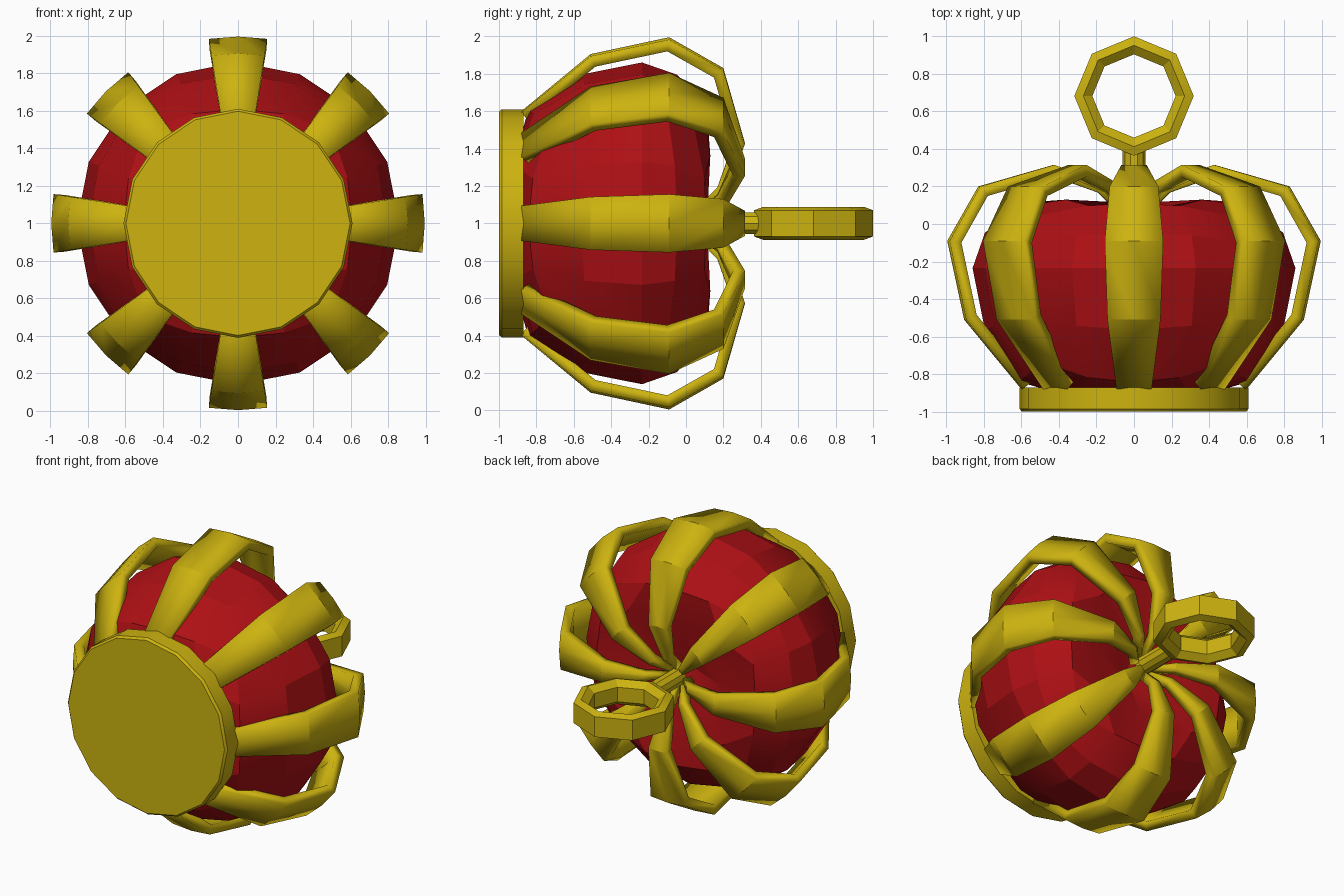
import bpy
import bmesh
from math import cos, sin, tan, pi, radians
from mathutils import Vector

if "Cube" in bpy.data.objects:
    bpy.data.objects.remove(bpy.data.objects["Cube"])


def make_material(name, colour):
    mat = bpy.data.materials.new(name)
    mat.use_nodes = True
    mat.diffuse_color = colour
    mat.node_tree.nodes["Principled BSDF"].inputs["Base Color"].default_value = colour
    return mat


gold = make_material("gold", (0.61, 0.45, 0.005, 1))
red = make_material("red velvet", (0.42, 0.005, 0.007, 1))


def finish(name, bm, mat, angle=25):
    """Turn a bmesh into a shaded object."""
    mesh = bpy.data.meshes.new(name)
    bm.to_mesh(mesh)
    bm.free()
    mesh.materials.append(mat)
    obj = bpy.data.objects.new(name, mesh)
    bpy.context.collection.objects.link(obj)
    bpy.ops.object.select_all(action="DESELECT")
    obj.select_set(True)
    bpy.context.view_layer.objects.active = obj
    bpy.ops.object.shade_smooth_by_angle(angle=radians(angle))
    return obj


def crown_point(radius, y, angle):
    return Vector((radius * cos(angle), y, 1 + radius * sin(angle)))


def lathe_y(name, profile, sides, mat):
    """Revolve (radius, y) points about the crown axis and cap both ends."""
    bm = bmesh.new()
    rows = [[bm.verts.new(crown_point(r, y, 2 * pi * i / sides)) for i in range(sides)]
            for r, y in profile]
    for a, b in zip(rows, rows[1:]):
        for i in range(sides):
            k = (i + 1) % sides
            bm.faces.new((a[i], b[i], b[k], a[k]))
    bm.faces.new(rows[0])
    bm.faces.new(rows[-1])
    bmesh.ops.recalc_face_normals(bm, faces=bm.faces)
    return finish(name, bm, mat, 30)


# Base band and the stem behind the arches
lathe_y("base_band", [(0.597, -1.0), (0.61, -0.985), (0.61, -0.87)], 16, gold)
lathe_y("ring_stem", [(0.06, 0.08), (0.06, 0.40)], 10, gold)

# Eight arched straps, each a wedge of a revolved profile
strap_profile = [(0.60, -0.88), (0.905, -0.51), (0.995, -0.09), (0.83, 0.20),
                 (0.43, 0.315), (0.16, 0.22), (0.04, 0.10)]
half_wedge = radians(9)
for n in range(8):
    bm = bmesh.new()
    columns = [[bm.verts.new(crown_point(r, y, n * pi / 4 + side * half_wedge))
                for r, y in strap_profile] for side in (-1, 0, 1)]
    for a, b in zip(columns, columns[1:]):
        for j in range(len(a) - 1):
            bm.faces.new((a[j], a[j + 1], b[j + 1], b[j]))
    strap = finish(f"strap_{n + 1}", bm, gold)
    thick = strap.modifiers.new("thickness", "SOLIDIFY")
    thick.thickness = 0.06
    thick.offset = -1
    thick.use_even_offset = True

# Cushion: a rounded cube, flattened behind with a dimpled back
bm = bmesh.new()
bmesh.ops.create_cube(bm, size=2)
bmesh.ops.subdivide_edges(bm, edges=bm.edges[:], cuts=3, use_grid_fill=True)
for v in bm.verts:
    c = v.co.copy()
    p = Vector([tan(k * pi / 4) for k in c]).normalized() * 0.86
    y = p.y * (0.57 if p.y > 0 else 1) - 0.235
    if c.y > 0.99 and max(abs(c.x), abs(c.z)) < 0.9:
        corners = (abs(c.x) > 0.1) + (abs(c.z) > 0.1)
        y = (-0.08, 0.06, 0.13)[corners]
        if corners == 2:
            p *= 1.18
    v.co = (p.x, max(y, -0.92), p.z + 1)
finish("cushion", bm, red, 20)

# Octagonal ring with a chamfered section, lying flat
section = [(0.318, -0.07), (0.318, 0.07), (0.27, 0.088), (0.222, 0.05),
           (0.222, -0.05), (0.27, -0.088)]
bm = bmesh.new()
loops = [[bm.verts.new((r * cos(i * pi / 4), 0.682 + r * sin(i * pi / 4), 1 + z))
          for r, z in section] for i in range(8)]
for i in range(8):
    a, b = loops[i], loops[(i + 1) % 8]
    for j in range(len(section)):
        k = (j + 1) % len(section)
        bm.faces.new((a[j], b[j], b[k], a[k]))
bmesh.ops.recalc_face_normals(bm, faces=bm.faces)
finish("hanging_ring", bm, gold)
